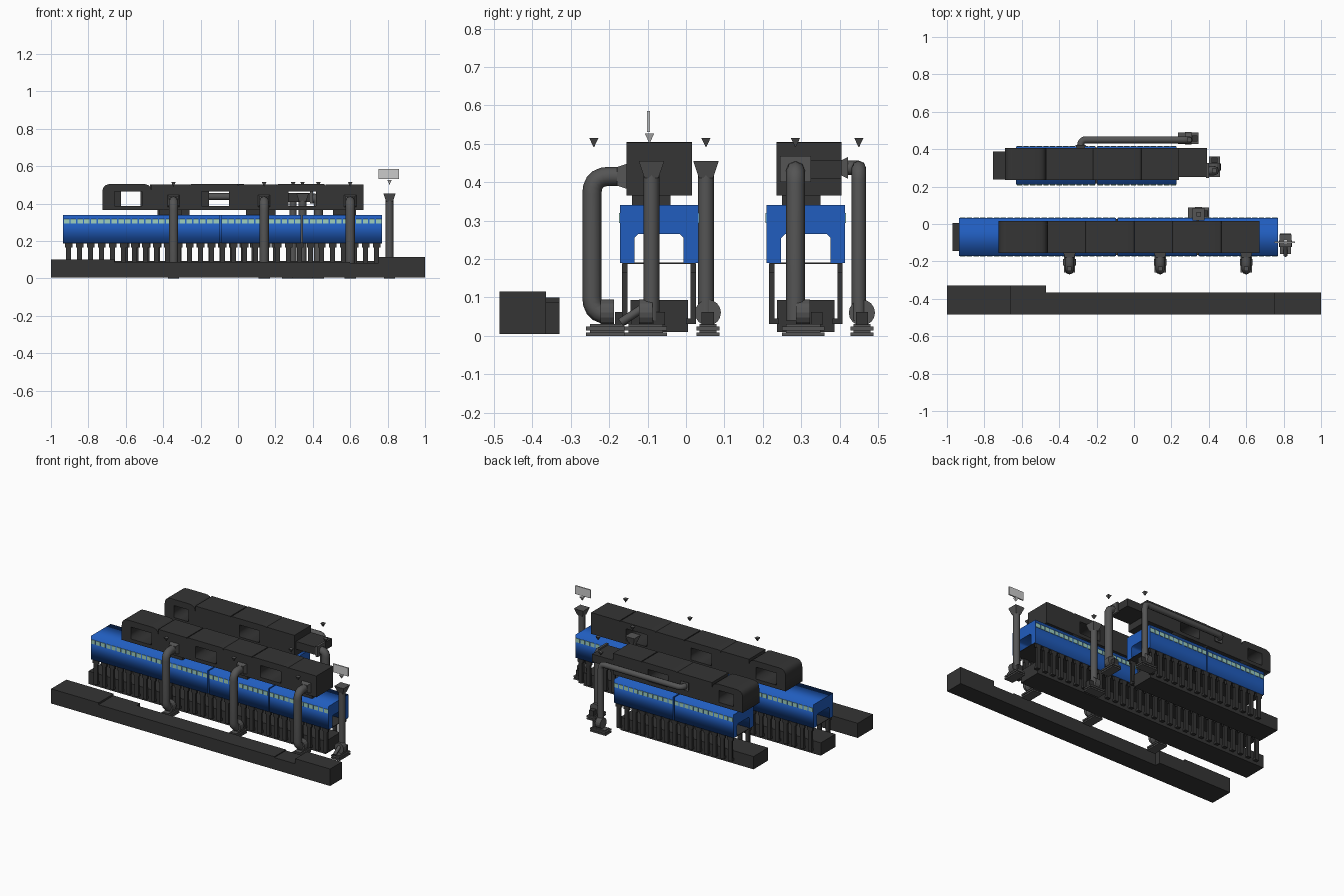
import bpy, bmesh, math
from mathutils import Vector, Matrix

cube = bpy.data.objects.get("Cube")
if cube:
    bpy.data.objects.remove(cube, do_unlink=True)


def material(name, rgb):
    m = bpy.data.materials.new(name)
    m.use_nodes = True
    m.diffuse_color = (*rgb, 1)
    m.node_tree.nodes["Principled BSDF"].inputs["Base Color"].default_value = (*rgb, 1)
    return m


BLUE = material("blue_paint", (0.015, 0.11, 0.52))
DARK = material("dark_steel", (0.035, 0.035, 0.035))
GREY = material("duct_grey", (0.09, 0.09, 0.09))
PALE = material("pale_grey", (0.6, 0.6, 0.6))
GLASS = material("window_glass", (0.34, 0.62, 0.52))


def add_object(name, mesh, mat):
    mesh.materials.clear()
    mesh.materials.append(mat)
    ob = bpy.data.objects.new(name, mesh)
    bpy.context.scene.collection.objects.link(ob)
    return ob


def finish(name, bm, mat):
    mesh = bpy.data.meshes.new(name)
    bmesh.ops.recalc_face_normals(bm, faces=bm.faces)
    bm.to_mesh(mesh)
    bm.free()
    return add_object(name, mesh, mat)


def boxes(name, mat, spans):
    """Boxes given as ((x0, x1), (y0, y1), (z0, z1))."""
    bm = bmesh.new()
    for span in spans:
        mid = Vector([(a + b) / 2 for a, b in span])
        size = [b - a for a, b in span]
        bmesh.ops.create_cube(bm, size=1, matrix=Matrix.Translation(mid) @ Matrix.Diagonal((*size, 1)))
    return finish(name, bm, mat)


def curve_mesh(name, curve, mat, matrix=Matrix()):
    ob = bpy.data.objects.new(name, curve)
    bpy.context.scene.collection.objects.link(ob)
    mesh = bpy.data.meshes.new_from_object(ob.evaluated_get(bpy.context.evaluated_depsgraph_get()))
    bpy.data.objects.remove(ob, do_unlink=True)
    mesh.transform(matrix)
    return add_object(name, mesh, mat)


def add_spline(curve, points, cyclic=False):
    s = curve.splines.new("POLY")
    s.points.add(len(points) - 1)
    for p, co in zip(s.points, points):
        p.co = (*co, 1)
    s.use_cyclic_u = cyclic


def prism(name, mat, loops, depth, matrix):
    """Extrude outlines (the later ones are holes) about the local xy plane."""
    c = bpy.data.curves.new(name, "CURVE")
    c.dimensions, c.fill_mode, c.extrude = "2D", "BOTH", depth / 2
    for loop in loops:
        add_spline(c, [(u, v, 0) for u, v in loop], True)
    return curve_mesh(name, c, mat, matrix)


def rounded(points, radius, steps=5):
    """Round the inner corners of a path."""
    pts = [Vector(p) for p in points]
    out = [pts[0]]
    for a, b, c in zip(pts, pts[1:], pts[2:]):
        p, q = b + (a - b).normalized() * radius, b + (c - b).normalized() * radius
        for i in range(steps + 1):
            t = i / steps
            out.append(p * (1 - t) ** 2 + b * 2 * t * (1 - t) + q * t * t)
    return out + [pts[-1]]


def pipe(name, points, radius=0.025, bend=0.045, mat=GREY):
    c = bpy.data.curves.new(name, "CURVE")
    c.dimensions = "3D"
    c.bevel_depth, c.bevel_resolution, c.use_fill_caps = radius, 2, True
    add_spline(c, rounded(points, bend))
    ob = curve_mesh(name, c, mat)
    for p in ob.data.polygons:
        p.use_smooth = len(p.vertices) == 4
    return ob


def flare(name, mat, centre, r_low, r_high, height, turn=Matrix(), sides=4):
    bm = bmesh.new()
    bmesh.ops.create_cone(bm, cap_ends=True, segments=sides, radius1=r_low, radius2=r_high, depth=height,
                          matrix=Matrix.Translation(centre) @ turn @ Matrix.Rotation(math.pi / 4, 4, "Z"))
    return finish(name, bm, mat)


# Front trough with raised ends and a wide step on one side
boxes("trough", DARK, [
    ((-1, -0.66), (-0.485, -0.33), (0.005, 0.1)),
    ((-0.66, -0.47), (-0.485, -0.33), (0.005, 0.088)),
    ((-0.47, 0.6), (-0.485, -0.365), (0.005, 0.088)),
    ((0.6, 0.75), (-0.485, -0.365), (0.005, 0.082)),
    ((0.75, 1), (-0.485, -0.365), (0.005, 0.115))])

Z_UP_FROM_Y = Matrix(((1, 0, 0, 0), (0, 0, -1, 0), (0, 1, 0, 0), (0, 0, 0, 1)))
X_EXTRUDE = Matrix(((0, 0, 1, 0), (1, 0, 0, 0), (0, 1, 0, 0), (0, 0, 0, 1)))


def housing_row(tag, cy, cuts, base):
    """Blue tunnel sections on legs over a base trough."""
    half = [(0.102, 0.19), (0.102, 0.34)]
    inner = [(0.064, 0.19), (0.064, 0.255), (0.054, 0.265)]
    right = inner[::-1] + half
    outline = right + [(-y, z) for y, z in right[::-1]]
    for i, (x0, x1) in enumerate(cuts):
        at = Matrix.Translation(((x0 + x1) / 2, cy, 0)) @ X_EXTRUDE
        prism(f"{tag}_housing_{i}", BLUE, [outline], x1 - x0, at)
        # Window strips on both long sides
        n = round((x1 - x0) / 0.0365)
        step = (x1 - x0) / n
        boxes(f"{tag}_windows_{i}", GLASS, [
            ((x0 + step * (k + 0.1), x0 + step * (k + 0.9)),
             (cy + s * 0.103 - 0.002, cy + s * 0.103 + 0.002), (0.293, 0.319))
            for k in range(n) for s in (-1, 1)])
    x0, x1 = cuts[0][0], cuts[-1][1]
    boxes(f"{tag}_base", DARK, [(base, (cy - 0.075, cy + 0.075), (0.01, 0.093))])
    boxes(f"{tag}_floor", DARK, [((x0, x1), (cy - 0.095, cy + 0.095), (0.187, 0.191))])
    # Legs with brackets above and feet below
    legs = []
    n = round((x1 - x0) / 0.058)
    for k in range(n):
        x = x0 + (k + 0.5) * (x1 - x0) / n
        for s in (-1, 1):
            ys = sorted((cy + s * 0.082, cy + s * 0.096))
            foot = sorted((cy + s * 0.07, cy + s * 0.096))
            legs += [((x - 0.013, x + 0.013), ys, (0.03, 0.188)),
                     ((x - 0.02, x + 0.02), ys, (0.165, 0.188)),
                     ((x - 0.013, x + 0.013), foot, (0.03, 0.045))]
    boxes(f"{tag}_legs", DARK, legs)


housing_row("front_row", -0.07, [(-0.935, -0.097), (-0.089, 0.338), (0.346, 0.77)], (-0.97, 0.73))
housing_row("rear_row", 0.312, [(-0.63, -0.206), (-0.198, 0.228)], (-0.755, 0.2))


def arch(name, x0, x1, cy, bend):
    """Duct loop with a window through it and a rounded shoulder."""
    lo, hi = 0.365, 0.505
    outer = rounded([(x0, lo, 0), (x0, hi, 0), (x1, hi, 0), (x1, lo, 0)], bend)
    hole = [(x0 + 0.065, 0.388), (x0 + 0.065, 0.465), (x1 - 0.05, 0.465), (x1 - 0.05, 0.388)]
    prism(name, DARK, [[p[:2] for p in outer], hole], 0.17, Matrix.Translation((0, cy, 0)) @ Z_UP_FROM_Y)


def plenum(name, x0, x1, cy):
    boxes(name, DARK, [((x0, x1), (cy - 0.085, cy + 0.085), (0.365, 0.503)),
                       ((x0 + 0.04, x1 - 0.04), (cy - 0.07, cy + 0.03), (0.335, 0.367))])


# Overhead ducts: loops alternating with solid boxes
for i, x in enumerate((-0.725, -0.26, 0.205)):
    arch(f"front_duct_loop_{i}", x, x + 0.263, -0.07, 0.045 if i == 0 else 0.015)
    plenum(f"front_duct_box_{i}", x + 0.263, x + 0.465, -0.07)
for i, (a, b, c) in enumerate(((-0.69, -0.47, -0.22), (-0.22, 0.04, 0.24))):
    arch(f"rear_duct_loop_{i}", a, b, 0.32, 0.045 if i == 0 else 0.015)
    plenum(f"rear_duct_box_{i}", b, c, 0.32)
boxes("rear_duct_outlet", DARK, [((0.24, 0.39), (0.25, 0.405), (0.408, 0.458))])


def marker(name, x, y, z=0.503):
    flare(name, PALE if z > 0.505 else GREY, (x, y, z), 0.001, 0.017, 0.024)


def fan(name, x, y, along_x):
    """Skid, scroll casing and motor."""
    def span(u, v, z):
        a, b = (u, v) if along_x else (v, u)
        return ((x + a[0], x + a[1]), (y + b[0], y + b[1]), z)
    full, wide = (-0.055, 0.055), (-0.03, 0.03)
    boxes(name + "_skid", GREY, [span(full, wide, (0, 0.009)), span(full, wide, (0.014, 0.024)),
                                 span((-0.045, 0.045), (-0.022, 0.022), (0.006, 0.03))])
    boxes(name + "_motor", DARK, [span((0.02, 0.05), (-0.016, 0.016), (0.028, 0.062))])
    turn = Matrix.Rotation(math.pi / 2, 4, "Y" if along_x else "X")
    flare(name + "_casing", GREY, (x, y, 0.06), 0.034, 0.034, 0.036, turn, 16)


# Front suction pipes with elbows, collars and fans
for i, x in enumerate((-0.345, 0.14, 0.6)):
    pipe(f"suction_pipe_{i}", [(x, -0.15, 0.415), (x, -0.245, 0.415), (x, -0.245, 0.055), (x, -0.19, 0.055)])
    flare(f"suction_collar_{i}", GREY, (x, -0.165, 0.415), 0.034, 0.048, 0.03, Matrix.Rotation(-math.pi / 2, 4, "X"))
    fan(f"suction_fan_{i}", x, -0.205, False)
    marker(f"suction_marker_{i}", x, -0.24)

# Free-standing chimneys with flared tops
for name, x, y, along in (("end_chimney", 0.81, -0.09, False), ("middle_chimney", 0.345, 0.052, True)):
    pipe(name, [(x, y, 0.04), (x, y, 0.425)], 0.021)
    flare(name + "_hood", GREY, (x, y, 0.433), 0.026, 0.047, 0.044)
    fan(name + "_fan", x, y - (0.015 if not along else -0.005), along)
pipe("end_chimney_strut", [(0.81, -0.17, 0.035), (0.81, -0.1, 0.08)], 0.011)
marker("middle_chimney_marker", 0.345, 0.052)
marker("end_chimney_marker", 0.81, -0.095, 0.514)

# Rear pipes
pipe("rear_end_pipe", [(0.385, 0.285, 0.43), (0.43, 0.285, 0.43), (0.43, 0.285, 0.04)], 0.025, 0.035)
boxes("rear_end_collar", GREY, [((0.385, 0.4), (0.245, 0.325), (0.4, 0.468))])
fan("rear_end_fan", 0.43, 0.305, False)
marker("rear_end_marker", 0.43, 0.285)
pipe("rear_long_pipe", [(-0.285, 0.4, 0.437), (-0.285, 0.45, 0.437), (0.295, 0.45, 0.437), (0.295, 0.45, 0.04)],
     0.019, 0.03)
flare("rear_long_collar", GREY, (-0.285, 0.412, 0.437), 0.026, 0.04, 0.02, Matrix.Rotation(-math.pi / 2, 4, "X"))
fan("rear_long_fan", 0.29, 0.458, True)
marker("rear_long_marker", 0.295, 0.45)

# Blank sign above the end chimney
boxes("sign_board", PALE, [((0.752, 0.86), (-0.102, -0.094), (0.531, 0.585))])
